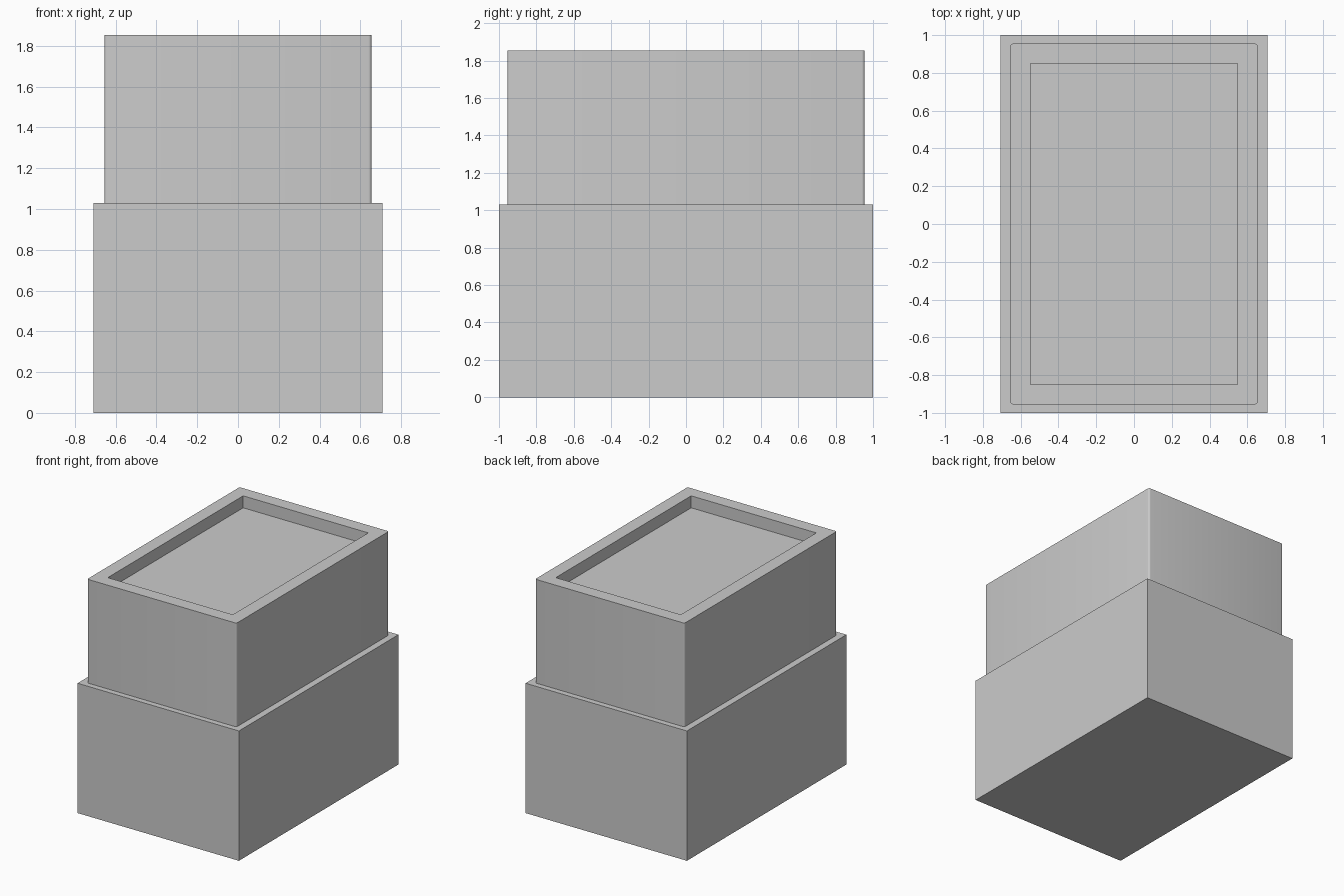
import bpy
import bmesh

cube = bpy.data.objects.get("Cube")
if cube:
    bpy.data.objects.remove(cube, do_unlink=True)

grey = bpy.data.materials.new("light grey")
grey.use_nodes = True
colour = (0.6, 0.6, 0.6, 1)
grey.diffuse_color = colour
grey.node_tree.nodes["Principled BSDF"].inputs["Base Color"].default_value = colour


def box(name, width, depth, bottom, top, corner=0, inset=0, recess=0):
    """Box with optional rounded upright corners and a sunken tray in its top."""
    bm = bmesh.new()
    bmesh.ops.create_cube(bm, size=1)
    for v in bm.verts:
        v.co.x *= width
        v.co.y *= depth
        v.co.z = top if v.co.z > 0 else bottom
    if recess:
        lid = max(bm.faces, key=lambda f: f.calc_center_median().z)
        bmesh.ops.inset_region(bm, faces=[lid], thickness=inset)
        floor = bmesh.ops.extrude_face_region(bm, geom=[lid])["geom"]
        bmesh.ops.delete(bm, geom=[lid], context="FACES_ONLY")
        for v in floor:
            if isinstance(v, bmesh.types.BMVert):
                v.co.z -= recess
    if corner:
        # Only the outer upright edges are rounded
        uprights = [e for e in bm.edges
                    if abs(e.verts[0].co.z - e.verts[1].co.z) > (top - bottom) / 2]
        bmesh.ops.bevel(bm, geom=uprights, offset=corner, segments=4,
                        profile=0.5, affect="EDGES")
    bmesh.ops.recalc_face_normals(bm, faces=bm.faces)
    mesh = bpy.data.meshes.new(name)
    bm.to_mesh(mesh)
    bm.free()
    mesh.materials.append(grey)
    obj = bpy.data.objects.new(name, mesh)
    bpy.context.collection.objects.link(obj)
    return obj


# Wide lower block
box("lower_block", 1.416, 2, 0, 1.03)

# Narrower upper block with softened corners and a shallow tray
upper = box("upper_block", 1.31, 1.91, 1.03, 1.853,
            corner=0.015, inset=0.15, recess=0.095)
bpy.ops.object.select_all(action="DESELECT")
upper.select_set(True)
bpy.context.view_layer.objects.active = upper
bpy.ops.object.shade_smooth_by_angle()
